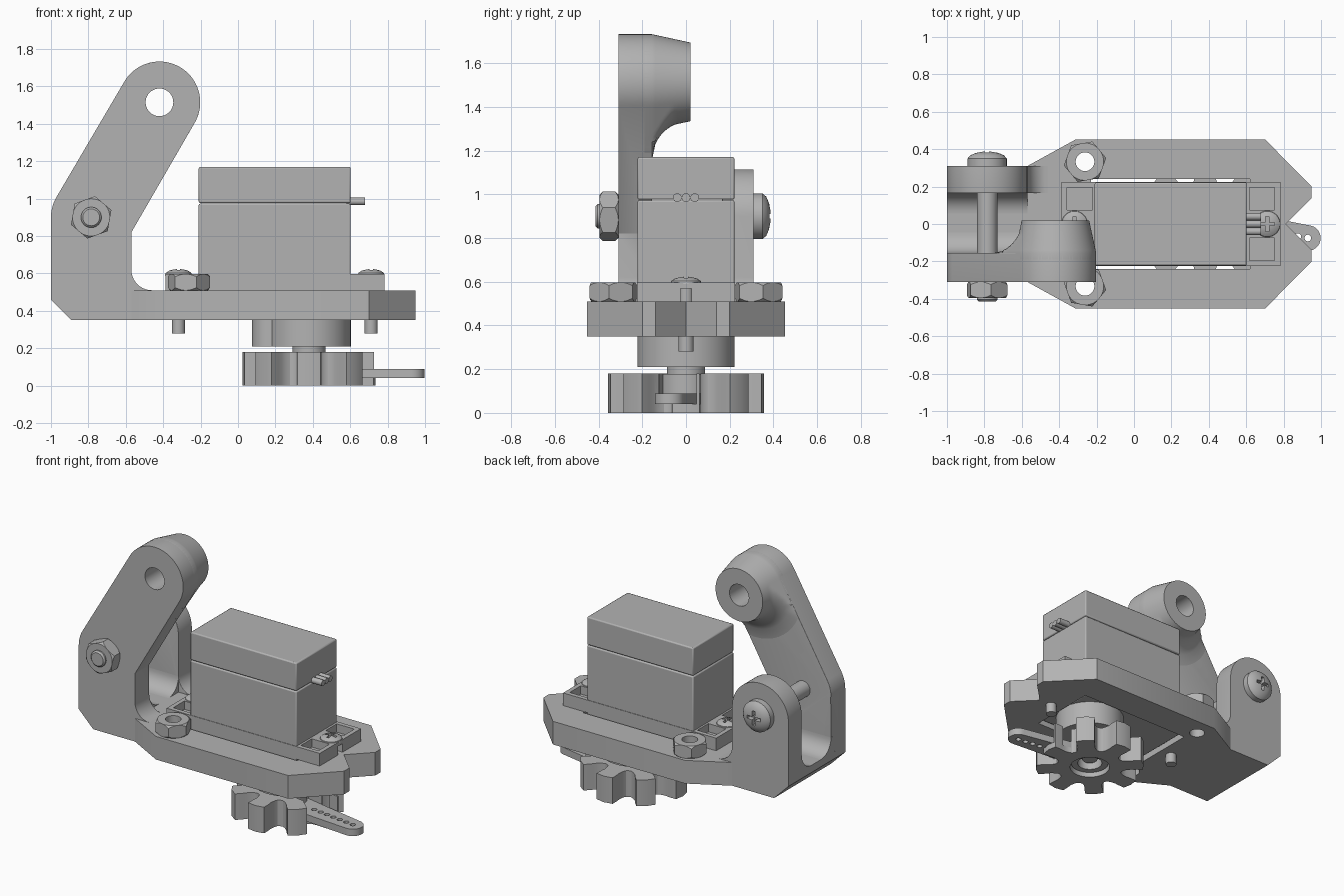
import bpy, bmesh
from math import sin, cos, pi, radians, sqrt, atan2

if "Cube" in bpy.data.objects:
    bpy.data.objects.remove(bpy.data.objects["Cube"])

grey = bpy.data.materials.new("plain grey")
grey.use_nodes = True
tone = (0.45, 0.45, 0.45, 1)
grey.diffuse_color = tone
grey.node_tree.nodes["Principled BSDF"].inputs["Base Color"].default_value = tone

PLACE = {"x": lambda u, v, h: (h, u, v),
         "y": lambda u, v, h: (u, h, v),
         "z": lambda u, v, h: (u, v, h)}


def loft(name, rings, axis="z", soften=None):
    """Skin a list of (height, outline) rings along an axis, capped at both ends."""
    bm = bmesh.new()
    loops = [[bm.verts.new(PLACE[axis](u, v, h)) for u, v in pts] for h, pts in rings]
    for a, b in zip(loops, loops[1:]):
        for i in range(len(a)):
            j = (i + 1) % len(a)
            bm.faces.new((a[i], a[j], b[j], b[i]))
    bm.faces.new(loops[0])
    bm.faces.new(loops[-1])
    bmesh.ops.recalc_face_normals(bm, faces=bm.faces)
    if soften:
        edges = [e for e in bm.edges if soften(e)]
        bmesh.ops.bevel(bm, geom=edges, offset=0.025, segments=4, profile=0.5,
                        affect="EDGES", clamp_overlap=True)
    mesh = bpy.data.meshes.new(name)
    bm.to_mesh(mesh)
    bm.free()
    mesh.materials.append(grey)
    obj = bpy.data.objects.new(name, mesh)
    bpy.context.collection.objects.link(obj)
    return obj


def prism(name, pts, a, b, axis="z", soften=None):
    return loft(name, [(a, pts), (b, pts)], axis, soften)


def arc(c, r, a, b, n=16):
    return [(c[0] + r * cos(radians(a + (b - a) * i / n)),
             c[1] + r * sin(radians(a + (b - a) * i / n))) for i in range(n + 1)]


def lathe(name, c, profile, axis="z", n=40, turn=0):
    return loft(name, [(h, arc(c, r, turn, turn + 360, n)[:-1]) for r, h in profile], axis)


def box(name, x, y, z):
    return prism(name, [(x[0], y[0]), (x[1], y[0]), (x[1], y[1]), (x[0], y[1])], *z)


def cut(objs, cutter, mode="DIFFERENCE"):
    for obj in objs:
        mod = obj.modifiers.new("cut", "BOOLEAN")
        mod.object, mod.operation, mod.solver = cutter, mode, "EXACT"
        bpy.context.view_layer.update()
        done = obj.evaluated_get(bpy.context.evaluated_depsgraph_get())
        mesh = bpy.data.meshes.new_from_object(done)
        obj.modifiers.clear()
        obj.data = mesh
    bpy.data.objects.remove(cutter)


def nut(name, c, a, b, axis, turn):
    obj = lathe(name, c, [(0.115, a), (0.115, b)], axis, 6, turn)
    d = (b - a) * 0.2
    cut([obj], lathe("chamfer", c, [(0.1, a), (0.118, a + d), (0.118, b - d), (0.1, b)], axis), "INTERSECT")
    return obj


def cross_cut(obj, c, size, a, b, axis):
    for w, t in ((size, size * 0.22), (size * 0.22, size)):
        pts = [(c[0] + i * w, c[1] + j * t) for i, j in ((-1, -1), (1, -1), (1, 1), (-1, 1))]
        cut([obj], prism("slot", pts, a, b, axis))


# Mounting plate with a V notch and an opening for the motor
half = [(0.81, 0), (0.95, 0.14), (0.95, 0.2), (0.7, 0.453), (-0.31, 0.453), (-0.57, 0.31)]
plate = prism("mounting_plate", half + [(x, -y) for x, y in half[:0:-1]], 0.35, 0.51)
cut([plate], box("opening", (-0.23, 0.62), (-0.24, 0.24), (0.3, 0.6)))

# Bracket: front arm, rear lug and the floor between them
pivot, tip = (-0.785, 0.9), (-0.42, 1.515)
foot = arc((-0.46, 0.62), 0.11, 180, 270, 10) + [(-0.57, 0.51), (-0.57, 0.35), (-0.89, 0.35), (-1, 0.46)]
arm_shape = arc(pivot, 0.215, 180, 150, 8) + arc(tip, 0.218, 150, -30, 36) + [(-0.57, 0.82)] + foot
lug_shape = arc(pivot, 0.215, 180, 0, 36) + foot


def inner(y):
    return lambda e: all(abs(v.co.y - y) < 1e-4 and v.co.z > 0.515 for v in e.verts)


arm = prism("front_arm", arm_shape, -0.31, -0.155, "y", inner(-0.155))
prism("rear_lug", lug_shape, 0.165, 0.31, "y", inner(0.165))
prism("bracket_floor", [(-0.89, 0.35), (-1, 0.46), (-1, 0.51), (-0.57, 0.51), (-0.57, 0.35)], -0.2, 0.2, "y")
for name, side, y in (("front", -1, -0.155), ("rear", 1, 0.165)):
    curve = [(y - side * (0.11 - u), v) for u, v in arc((0, 0.62), 0.11, 0, -90, 10)]
    prism(name + "_floor_fillet", curve + [(y + side * 0.02, 0.51), (y + side * 0.02, 0.62)], -1, -0.57, "x")

# Tapered boss at the arm tip, blending into the arm with a hollow curve
rings = []
for k in range(13):
    y = -0.155 + 0.175 * k / 12
    w = 0.218 - 0.038 * k / 12
    flare = 0.18 + 0.175 - sqrt(max(0, 0.175 ** 2 - (0.02 - y) ** 2))
    pts = []
    for i in range(96):
        phi = 2 * pi * i / 96
        r = w
        if cos(phi) > 0:
            r = max(w, min(flare, w / max(abs(sin(phi)), 0.01)))
        a = phi + radians(240)
        pts.append((tip[0] + r * cos(a), tip[1] + r * sin(a)))
    rings.append((y, pts))
boss = loft("arm_boss", [(-0.19, rings[0][1])] + rings, "y")
cut([arm, boss], lathe("bore", tip, [(0.074, -0.5), (0.074, 0.5)], "y"))

# Cross bolt with its nut and domed head
lathe("cross_bolt", pivot, [(0.045, -0.415), (0.055, -0.405), (0.055, 0.32)], "y")
nut("cross_bolt_nut", pivot, -0.395, -0.31, "y", 20)
head = lathe("cross_bolt_head", pivot, [(0.105, 0.305), (0.105, 0.35), (0.09, 0.367),
                                        (0.06, 0.38), (0.03, 0.386), (0.005, 0.388)], "y")
cross_cut(head, pivot, 0.05, 0.35, 0.45, "y")

# Plate nuts with through holes
for name, side in (("front", -1), ("rear", 1)):
    c = (-0.262, side * 0.333)
    obj = nut(name + "_plate_nut", c, 0.51, 0.597, "z", side * 10)
    cut([plate, obj], lathe("hole", c, [(0.05, 0.2), (0.05, 0.8)]))

# Motor case in two halves
for name, z in (("motor_case_lower", (0.37, 0.973)), ("motor_case_upper", (0.976, 1.17))):
    obj = box(name, (-0.21, 0.602), (-0.222, 0.222), z)
    mod = obj.modifiers.new("edge", "BEVEL")
    mod.width, mod.segments = 0.008, 2
for i in (-1, 0, 1):
    lathe("motor_wire", (i * 0.04, 0.985), [(0.02, 0.58), (0.02, 0.68)], "x", 16)

# Motor flange with pockets, end slots and screws
mid = 0.197
flange = box("motor_flange", (mid - 0.585, mid + 0.585), (-0.225, 0.225), (0.51, 0.597))
for name, s in (("left", 1), ("right", -1)):
    for t in (-1, 1):
        cut([flange], box("pocket", sorted((mid + s * 0.42, mid + s * 0.555)),
                          sorted((t * 0.075, t * 0.195)), (0.54, 0.7)))
    cut([flange], box("end_slot", sorted((mid + s * 0.5, mid + s * 0.6)), (-0.025, 0.025), (0.5, 0.57)))
    c = (mid + s * 0.515, 0)
    lathe(name + "_screw", c, [(0.035, 0.28), (0.035, 0.595)], n=24)
    head = lathe(name + "_screw_head", c, [(0.072, 0.59), (0.068, 0.603), (0.05, 0.615),
                                           (0.025, 0.622), (0.004, 0.624)])
    cross_cut(head, c, 0.04, 0.605, 0.7, "z")

# Output housing and shaft
hub = (0.38, 0)
lathe("output_housing", hub, [(0.223, 0.21), (0.223, 0.4)], n=48)
lathe("idler_housing", (0.175, 0), [(0.1, 0.21), (0.1, 0.4)])
lathe("output_shaft", hub, [(0.088, 0.15), (0.088, 0.22)])

# Pinion with eight teeth, bored and slotted for the horn
flank = [(10, 0.35), (11.5, 0.3), (12, 0.27), (14.5, 0.24), (18, 0.222), (22.5, 0.217)]
tooth = [(-a, r) for a, r in flank[-2::-1]] + [(0, 0.356)] + flank
teeth = [(hub[0] + r * cos(radians(a + 45 * k)), r * sin(radians(a + 45 * k)))
         for k in range(8) for a, r in tooth]
pinion = prism("pinion", teeth, 0, 0.18)
cut([pinion], lathe("bore", hub, [(0.13, -0.1), (0.13, 0.3)]))
turn = atan2(-0.075, 0.55)


def along(d, s):
    return (hub[0] + d * cos(turn) - s * sin(turn), d * sin(turn) + s * cos(turn))


cut([pinion], prism("slot", [along(0, -0.095), along(0.5, -0.095), along(0.5, 0.095), along(0, 0.095)], 0.04, 0.3))

# Horn arm with a row of holes, and its hub
horn = prism("horn_arm", [along(*p) for p in arc((0, 0), 0.1, 90, 270, 24) + arc((0.555, 0), 0.068, -90, 90, 20)],
             0.04, 0.088)
for k in range(7):
    cut([horn], lathe("hole", along(0.225 + 0.055 * k, 0), [(0.018, 0), (0.018, 0.2)], n=16))
sleeve = lathe("horn_hub", hub, [(0.122, 0.03), (0.122, 0.178)])
cut([sleeve, horn], lathe("socket", hub, [(0.08, -0.1), (0.08, 0.1)]))
lathe("horn_screw", hub, [(0.05, 0.06), (0.055, 0.07), (0.055, 0.12)])

# Smooth the round parts and keep the corners sharp
bpy.ops.object.select_all(action="DESELECT")
for obj in bpy.context.collection.objects:
    if obj.type == "MESH":
        obj.select_set(True)
        bpy.context.view_layer.objects.active = obj
bpy.ops.object.shade_smooth_by_angle(angle=radians(30))
